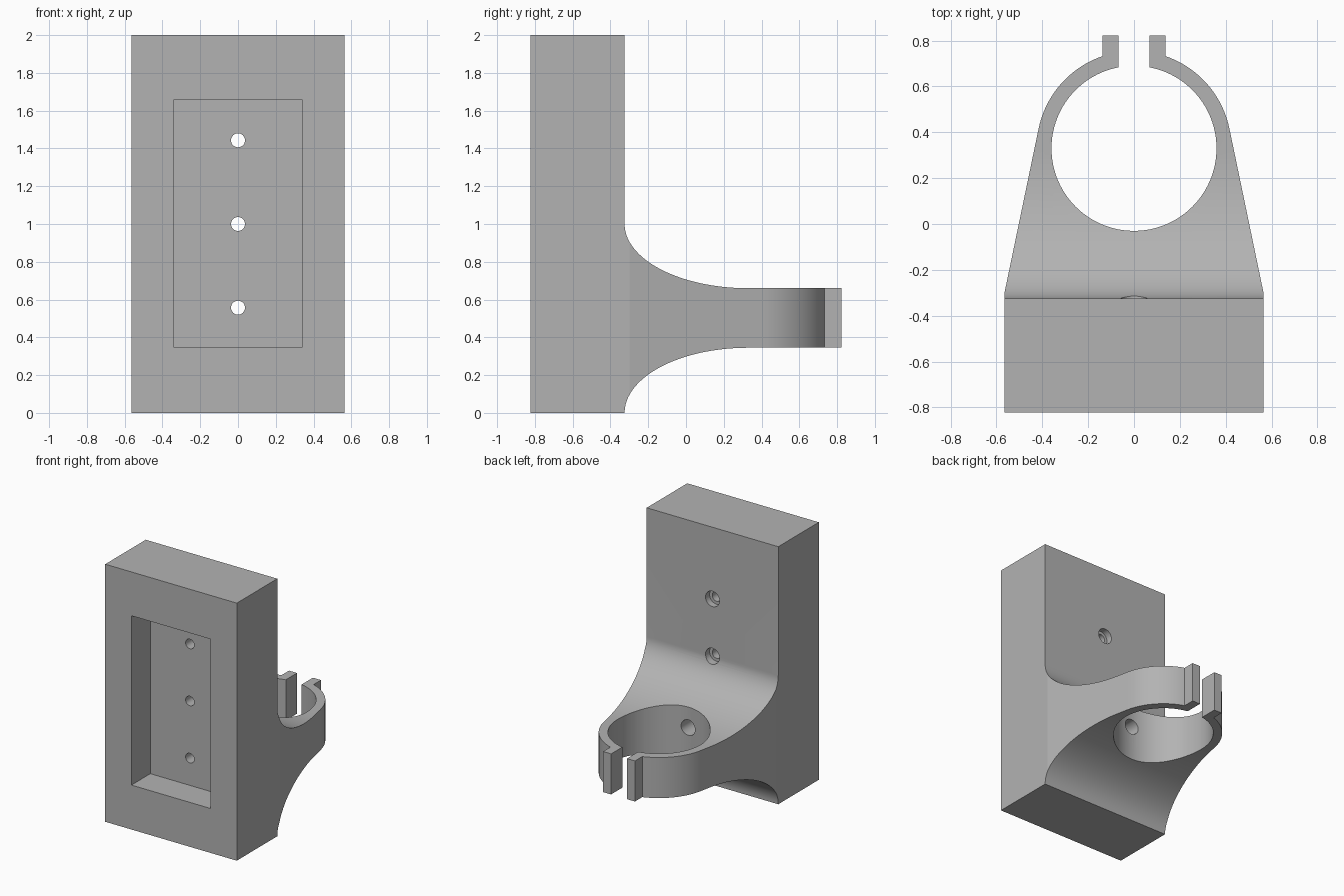
import bpy, bmesh, math
from mathutils import Matrix, Vector

cube = bpy.data.objects.get("Cube")
if cube:
    bpy.data.objects.remove(cube, do_unlink=True)

grey = bpy.data.materials.new("plain grey")
grey.use_nodes = True
grey.diffuse_color = (0.45, 0.45, 0.45, 1)
grey.node_tree.nodes["Principled BSDF"].inputs["Base Color"].default_value = grey.diffuse_color


def finish(name, bm, helper=True):
    bmesh.ops.recalc_face_normals(bm, faces=bm.faces)
    mesh = bpy.data.meshes.new(name)
    bm.to_mesh(mesh)
    bm.free()
    mesh.materials.append(grey)
    obj = bpy.data.objects.new(name, mesh)
    bpy.context.collection.objects.link(obj)
    obj.hide_render = helper
    return obj


def prism(name, points, direction, helper=True):
    bm = bmesh.new()
    face = bm.faces.new([bm.verts.new(p) for p in points])
    new = bmesh.ops.extrude_face_region(bm, geom=[face])["geom"]
    bmesh.ops.translate(bm, vec=direction,
                        verts=[g for g in new if isinstance(g, bmesh.types.BMVert)])
    return finish(name, bm, helper)


def box(name, low, high):
    bm = bmesh.new()
    low, high = Vector(low), Vector(high)
    bmesh.ops.create_cube(bm, size=1, matrix=Matrix.Translation((low + high) / 2)
                          @ Matrix.Diagonal((*(high - low), 1)))
    return finish(name, bm)


def cylinder(name, radius, start, end, sides):
    bm = bmesh.new()
    start, end = Vector(start), Vector(end)
    turn = (end - start).to_track_quat('Z', 'Y').to_matrix().to_4x4()
    bmesh.ops.create_cone(bm, cap_ends=True, segments=sides, radius1=radius, radius2=radius,
                          depth=(end - start).length,
                          matrix=Matrix.Translation((start + end) / 2) @ turn)
    return finish(name, bm)


def combine(target, tool, operation):
    mod = target.modifiers.new(tool.name, 'BOOLEAN')
    mod.object, mod.operation, mod.solver = tool, operation, 'EXACT'
    bpy.context.view_layer.objects.active = target
    bpy.ops.object.modifier_apply(modifier=mod.name)
    bpy.data.objects.remove(tool, do_unlink=True)


half, front, back, depth = 0.565, -0.822, -0.325, 0.822
ring_y, ring_r, bore_r = 0.33, 0.425, 0.36
ear_in, ear_out = 0.068, 0.137

# Plan outline: block, tapering arm, ring and clamp ears
taper = Vector((half, -0.30))
to_taper = taper - Vector((0, ring_y))
first = math.atan2(to_taper.y, to_taper.x) + math.acos(ring_r / to_taper.length)
last = math.acos(ear_out / ring_r)
side = [(half, front), tuple(taper)]
for i in range(25):
    a = first + (last - first) * i / 24
    side.append((ring_r * math.cos(a), ring_y + ring_r * math.sin(a)))
side.append((ear_out, depth))
outline = side + [(-x, y) for x, y in reversed(side)]
bracket = prism("wall_bracket", [(x, y, -0.1) for x, y in outline], (0, 0, 2.2), False)

# Side profile: tall block with elliptical fillets above and below the arm
arm_low, arm_high, reach = 0.345, 0.66, ring_y - back
curve = [(math.cos(a), math.sin(a)) for a in (math.pi / 2 * i / 32 for i in range(33))]
lower = [(ring_y - reach * c, arm_low * s) for c, s in curve]
upper = [(ring_y - reach * c, 1 - (1 - arm_high) * s) for c, s in reversed(curve)]
profile = [(-1, 0)] + lower + [(1, arm_low), (1, arm_high)] + upper + [(back, 2), (-1, 2)]
combine(bracket, prism("side_profile", [(-1, y, z) for y, z in profile], (2, 0, 0)), 'INTERSECT')

# Ring bore, clamp slot and front pocket
combine(bracket, cylinder("ring_bore", bore_r, (0, ring_y, -0.2), (0, ring_y, 1.5), 96), 'DIFFERENCE')
combine(bracket, box("clamp_slot", (-ear_in, 0.5, 0.1), (ear_in, 1, 0.9)), 'DIFFERENCE')
combine(bracket, box("pocket", (-0.34, -1, 0.345), (0.34, -0.59, 1.66)), 'DIFFERENCE')

# Screw holes with counterbores at the back
for z in (0.557, 1.0, 1.443):
    combine(bracket, cylinder("screw_hole", 0.037, (0, -0.7, z), (0, 0.1, z), 32), 'DIFFERENCE')
    combine(bracket, cylinder("counterbore", 0.06, (0, back - 0.05, z), (0, 0.15, z), 32), 'DIFFERENCE')

bpy.ops.object.select_all(action='DESELECT')
bracket.select_set(True)
bpy.context.view_layer.objects.active = bracket
bpy.ops.object.shade_smooth_by_angle(angle=math.radians(25))
